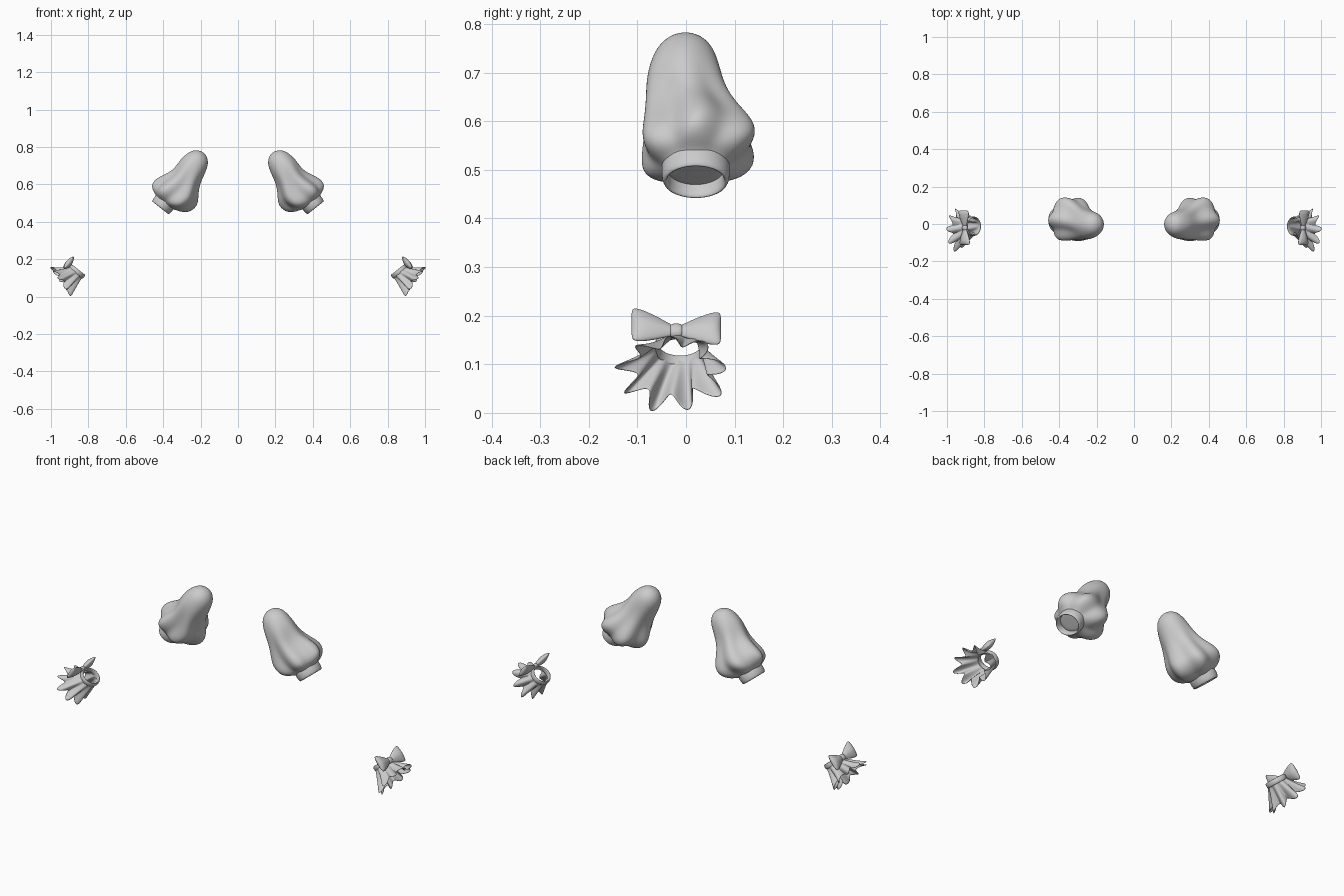
import bpy, bmesh
from math import cos, sin, pi, tau
from mathutils import Vector

if "Cube" in bpy.data.objects:
    bpy.data.objects.remove(bpy.data.objects["Cube"])

Y = Vector((0, 1, 0))
A = Vector((0.62, 0, -0.785)).normalized()   # along the arm, outward
P = Vector((-A.z, 0, A.x))                   # across the arm, up and out


def loft(name, rings, cap=False, loop=False, solid=0, sub=1):
    """Skin closed rings of points, then mirror the part to the other arm."""
    bm = bmesh.new()
    vs = [[bm.verts.new(c) for c in r] for r in rings]
    n = len(vs[0])
    pairs = list(zip(vs, vs[1:])) + ([(vs[-1], vs[0])] if loop else [])
    for a, b in pairs:
        for i in range(n):
            j = (i + 1) % n
            bm.faces.new((a[i], a[j], b[j], b[i]))
    if cap:
        for r in (vs[0], vs[-1]):
            m = bm.verts.new(sum((v.co for v in r), Vector()) / n)
            for i in range(n):
                bm.faces.new((r[i], r[(i + 1) % n], m))
    bmesh.ops.recalc_face_normals(bm, faces=bm.faces)
    me = bpy.data.meshes.new(name)
    bm.to_mesh(me)
    bm.free()
    for f in me.polygons:
        f.use_smooth = True
    ob = bpy.data.objects.new(name, me)
    bpy.context.collection.objects.link(ob)
    if solid:
        m = ob.modifiers.new("Thickness", 'SOLIDIFY')
        m.thickness, m.offset = solid, 0
    if sub:
        m = ob.modifiers.new("Smooth", 'SUBSURF')
        m.levels = m.render_levels = sub
    ob.modifiers.new("Mirror", 'MIRROR').use_mirror_merge = False
    return ob


def oval(c, rp, ry, n=40, wave=lambda t: 1.0, p=P):
    return [c + p * (rp * cos(t) * wave(t)) + Y * (ry * sin(t) * wave(t))
            for t in (tau * i / n for i in range(n))]


def band(name, c, rp, ry, height, thick):
    """Rounded rectangular hoop around the arm axis, starting at c."""
    prof = [(0, 0), (.12, .5), (.5, .65), (.88, .5), (1, 0), (.88, -.5), (.5, -.5), (.12, -.5)]
    loft(name, [oval(c + A * (h * height), rp + k * thick, ry + k * thick) for h, k in prof],
         loop=True, sub=1)


# Puffed sleeve: distance up from opening, across min/max, y min/max, fold depth
END = Vector((0.417, 0, 0.473))
sleeve = [
    (.376, -.014, .014, -.014, .014, 0), (.366, -.036, .040, -.040, .038, 0),
    (.340, -.060, .062, -.064, .060, 0), (.285, -.075, .075, -.081, .073, .01),
    (.235, -.085, .070, -.086, .086, .03), (.190, -.106, .070, -.089, .112, .06),
    (.145, -.137, .090, -.094, .142, .08), (.107, -.135, .104, -.097, .150, .09),
    (.075, -.120, .104, -.092, .133, .10), (.052, -.090, .086, -.072, .105, .09),
    (.042, -.060, .058, -.046, .084, .03), (.030, -.050, .050, -.040, .078, 0)]
rings = []
for s, p0, p1, y0, y1, w in sleeve:
    c = END - A * s + P * ((p0 + p1) / 2) + Y * ((y0 + y1) / 2)
    rings.append(oval(c, (p1 - p0) / 2, (y1 - y0) / 2, 48,
                      lambda t: 1 + w * (cos(6 * t) - .1) + w * .25 * sin(2 * t + 1)))
loft("puff_sleeve", rings, cap=True, sub=2)

# Hem band of the sleeve
band("sleeve_band", END - A * .064 + Y * .02, .053, .063, .064, .012)

# Wrist band
W = Vector((0.862, -.012, 0.135))
band("wrist_band", W - A * .014, .045, .048, .028, .008)

# Pleated ruffle flaring from the wrist band
rings = []
HEM = Vector((0.943, -.03, 0.083))
for k in range(9):
    u = k / 8
    c = W.lerp(HEM, u)
    p = P.lerp(Vector((.57, 0, .82)), u).normalized()
    w = .24 * u ** .8
    ring = oval(c, .043 + .035 * u ** 1.2, .045 + .050 * u ** 1.1, 108,
                lambda t: 1 + w * cos(9 * t + .3 * sin(2 * t)) + .04 * u * sin(4 * t), p)
    ax = Y.cross(p) * -1
    if ax.x < 0:
        ax = -ax
    # the hem dips and swings with the pleats
    rings.append([v + ax * (.010 * u * sin(9 * tau * i / 108 + .8)) for i, v in enumerate(ring)])
loft("wrist_ruffle", rings, solid=.003, sub=1)

# Bow on the upper side of the wrist band
K = W + P * .054 + Y * -.008
loop_shape = [(.004, .012, .007), (.015, .016, .009), (.035, .027, .014),
              (.060, .037, .018), (.078, .043, .017), (.088, .042, .011), (.092, .036, .004)]
for side, nm in ((-1, "bow_loop_front"), (1, "bow_loop_back")):
    rings = []
    for y, h, th in loop_shape:
        c = K + Y * (side * y) + P * (.10 * y) - A * (.06 * y * (1 - side))
        rings.append([c + A * (h * cos(t)) + P * (th * sin(t) * (1 - .25 * abs(cos(t))))
                      for t in (tau * i / 20 for i in range(20))])
    loft(nm, rings, cap=True, sub=1)

# Knot of the bow
rings = []
for y, f in ((-.013, .72), (-.010, .95), (0, 1.05), (.010, .95), (.013, .72)):
    rings.append([K + Y * y + A * (.017 * f * cos(t)) + P * (.013 * f * sin(t))
                  for t in (tau * i / 16 for i in range(16))])
loft("bow_knot", rings, cap=True, sub=1)
